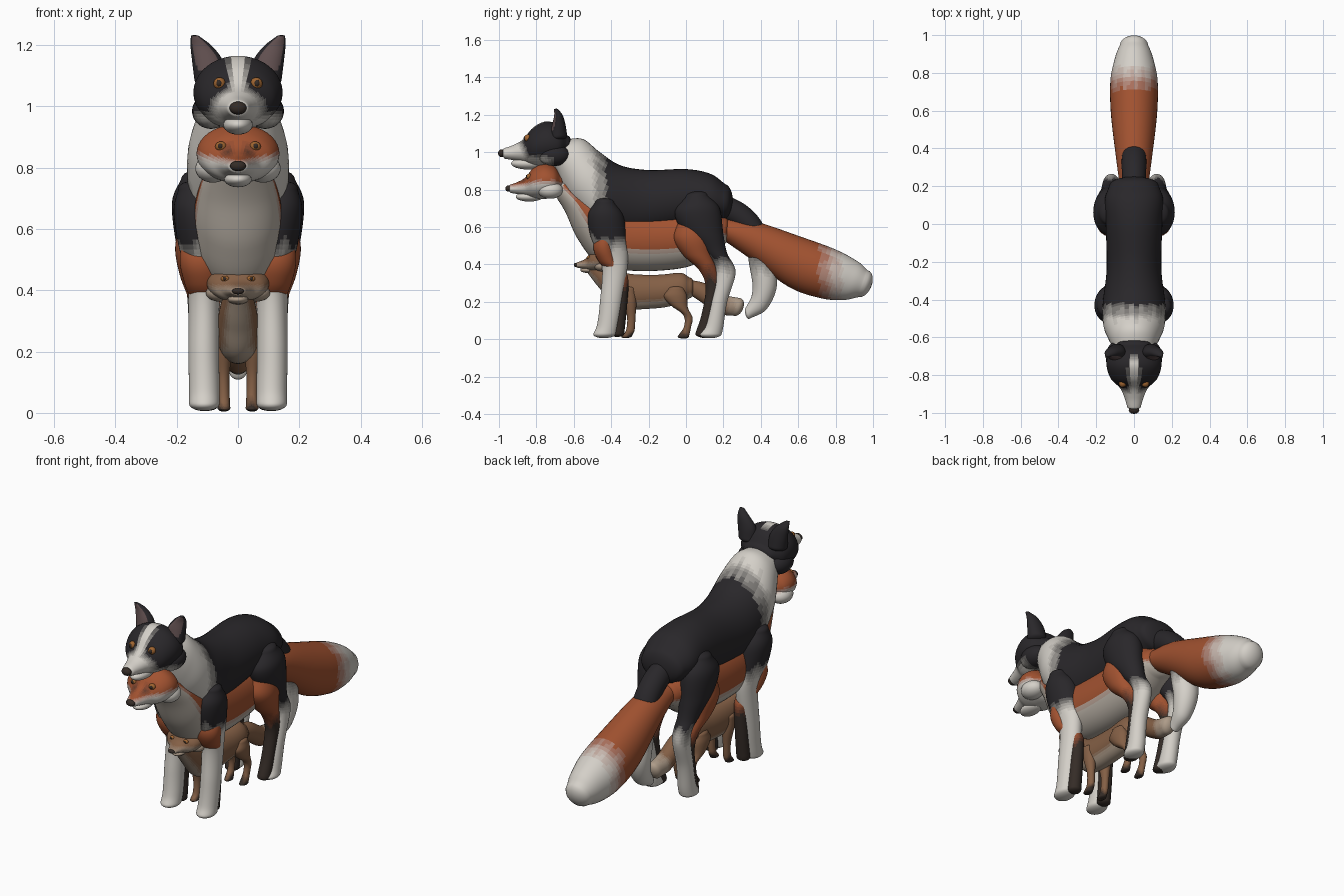
import bpy, bmesh, math
from mathutils import Vector, Matrix

BLACK, WHITE = (.022, .02, .023), (.66, .63, .58)
ORANGE, CREAM = (.36, .085, .03), (.50, .45, .39)
BROWN, TAN = (.23, .115, .06), (.42, .33, .25)
PINK, AMBER, DARK = (.12, .08, .08), (.35, .13, .03), (.035, .025, .02)
mats = {}


def material(c):
    key = tuple(round(v, 3) for v in c)
    if key not in mats:
        m = bpy.data.materials.new("coat_%d" % len(mats))
        m.diffuse_color = (*key, 1)
        mats[key] = m
    return mats[key]


def step(v, lo, hi):
    return min(1, max(0, (v - lo) / (hi - lo)))


def mix(a, b, t):
    t = round(t * 7) / 7
    return tuple(p + (q - p) * t for p, q in zip(a, b))


def finish(name, bm, color, xf, rough):
    """Colour each face by its position, then make the smooth object."""
    me = bpy.data.meshes.new(name)
    bmesh.ops.recalc_face_normals(bm, faces=bm.faces)
    slots = {}
    for f in bm.faces:
        c = f.calc_center_median()
        col = color(c, f.normal) if callable(color) else color
        m = material(col)
        if m not in slots:
            slots[m] = len(slots)
            me.materials.append(m)
        f.material_index = slots[m]
        f.smooth = True
    if xf:
        bmesh.ops.transform(bm, matrix=xf, verts=bm.verts)
    for v in bm.verts:
        v.co.z = max(v.co.z, 0)
    bm.to_mesh(me)
    bm.free()
    ob = bpy.data.objects.new(name, me)
    bpy.context.collection.objects.link(ob)
    return ob


def loft(name, secs, color, side=1, xf=None, cap=.5, sub=8, n=40):
    """Elliptic sections: (ya, za, yb, zb, half width, x centre)."""
    S = [Vector(tuple(s) + (0,) * (6 - len(s))) for s in secs]
    P = [S[0] * 2 - S[1]] + S + [S[-1] * 2 - S[-2]]
    rings = []
    for i in range(1, len(P) - 2):
        a, b, c, d = P[i - 1:i + 3]
        for k in range(sub):
            t = k / sub
            rings.append(.5 * (2 * b + (c - a) * t + (2 * a - 5 * b + 4 * c - d) * t * t
                               + (3 * b - a - 3 * c + d) * t ** 3))
    rings.append(S[-1])
    R = [(Vector((s[5] * side, (s[0] + s[2]) / 2, (s[1] + s[3]) / 2)),
          Vector((0, (s[0] - s[2]) / 2, (s[1] - s[3]) / 2)), s[4]) for s in rings]

    def ends(r, nb):
        d = (r[0] - nb[0]).normalized() * min(r[2], r[1].length) * cap
        return [(r[0] + d * math.sin(a), r[1] * math.cos(a), r[2] * math.cos(a))
                for a in (.3, .6, .9, 1.2, 1.45)]
    R = ends(R[0], R[1])[::-1] + R + ends(R[-1], R[-2])
    bm = bmesh.new()
    V = [[bm.verts.new(c + u * math.cos(2 * math.pi * j / n)
                       + Vector((w * math.sin(2 * math.pi * j / n), 0, 0)))
          for j in range(n)] for c, u, w in R]
    for p, q in zip(V, V[1:]):
        for j in range(n):
            bm.faces.new((p[j], p[(j + 1) % n], q[(j + 1) % n], q[j]))
    bm.faces.new(V[0])
    bm.faces.new(V[-1])
    return finish(name, bm, color, xf, 0)


def ball(name, loc, r, color, xf=None):
    bm = bmesh.new()
    bmesh.ops.create_uvsphere(bm, u_segments=28, v_segments=18, radius=1,
                              matrix=Matrix.Translation(loc) @ Matrix.Diagonal((*r, 1)))
    return finish(name, bm, color, xf, 0)


def pair(name, secs, color, xf=None, cap=.5):
    for side, tag in ((1, "left"), (-1, "right")):
        loft(tag + "_" + name, secs, color, side, xf, cap)


def head(pre, nose, scale, color, ears):
    """Shared head shape, scaled about the nose."""
    n0 = Vector((0, -.985, 1.0))
    xf = Matrix.Translation(nose) @ Matrix.Diagonal((*scale, 1)) @ Matrix.Translation(-n0)
    loft(pre + "_head", [(-.635, 1.09, -.64, .99, .09), (-.68, 1.145, -.68, .94, .135),
                         (-.75, 1.165, -.75, .925, .145), (-.82, 1.13, -.82, .93, .122),
                         (-.87, 1.07, -.865, .945, .075), (-.92, 1.04, -.91, .955, .052),
                         (-.97, 1.022, -.965, .965, .036)], color, xf=xf)
    ball(pre + "_jaw", (0, -.845, .94), (.048, .09, .032), lambda c, n: color(c, n), xf)
    ball(pre + "_nose", (0, -.985, .995), (.028, .02, .021), DARK, xf)
    for s in (1, -1):
        ball(pre + "_cheek", (s * .088, -.705, .985), (.062, .085, .058), color, xf)
        ball(pre + "_eye", (s * .06, -.845, 1.075), (.02, .02, .02), AMBER, xf)
        ball(pre + "_pupil", (s * .062, -.860, 1.076), (.009, .008, .011), DARK, xf)
    if ears:
        pair(pre + "_ear", [(-.73, 1.08, -.635, 1.09, .052, .09), (-.715, 1.15, -.645, 1.15, .05, .1),
                            (-.705, 1.195, -.66, 1.2, .035, .12), (-.705, 1.228, -.685, 1.23, .014, .14)],
             lambda c, n: PINK if n.y < -.75 and c.z > 1.12 else BLACK, xf)


def fade(a, b, axis, lo, hi):
    def f(c, n):
        wob = .012 * math.sin(c.x * 110) + .01 * math.sin(c.y * 90)
        return mix(a, b, step(c[axis] + wob, lo, hi))
    return f


# --- large dog ---
def dog_face(c, n):
    blaze = (1 - step(abs(c.x), .012, .035)) * step(-c.y, .68, .74)
    muzzle = step(-c.y - .5 * (c.z - 1), .84, .885)
    lower = (1 - step(c.z, .955, .985)) * step(-c.y, .70, .78)
    return mix(BLACK, WHITE, max(blaze, muzzle, lower))


head("dog", (0, -.985, 1.0), (1, 1, 1), dog_face, True)
loft("dog_body", [(-.64, 1.07, -.70, .92, .10), (-.55, 1.07, -.66, .80, .135), (-.46, 1.0, -.60, .70, .163),
                  (-.35, .93, -.48, .58, .165), (-.2, .905, -.28, .55, .145), (0, .91, 0, .6, .15),
                  (.13, .885, .12, .62, .155), (.21, .83, .2, .64, .13)],
     fade(WHITE, BLACK, 1, -.52, -.42))
pair("dog_front_leg", [(-.49, .73, -.38, .73, .055, .14), (-.525, .66, -.335, .66, .08, .13),
                       (-.51, .55, -.32, .55, .07, .125), (-.45, .40, -.31, .42, .052, .112),
                       (-.46, .2, -.34, .2, .05, .112), (-.475, .08, -.36, .08, .05, .11),
                       (-.495, .03, -.37, .03, .05, .11)], fade(WHITE, BLACK, 2, .47, .56))
pair("dog_hind_leg", [(-.005, .76, .12, .77, .055, .13), (-.06, .68, .18, .7, .085, .13),
                      (-.02, .58, .2, .56, .075, .13), (.08, .48, .22, .46, .055, .125),
                      (.155, .38, .265, .36, .045, .12), (.13, .2, .22, .2, .043, .115),
                      (.1, .08, .2, .07, .045, .11), (.07, .03, .19, .025, .047, .11)],
     fade(WHITE, BLACK, 2, .33, .44))
loft("dog_tail", [(.2, .78, .16, .66, .06), (.33, .71, .26, .6, .065), (.42, .6, .33, .52, .065),
                  (.47, .42, .335, .42, .07), (.485, .28, .355, .3, .065), (.43, .16, .35, .23, .05),
                  (.34, .11, .32, .17, .03)], fade(WHITE, BLACK, 2, .34, .48))


# --- medium fox ---
def fox_face(c, n):
    low = 1 - step(c.z - .25 * abs(c.x), .985, 1.02)
    patch = (1 - step(abs(abs(c.x) - .04), .01, .03)) * step(-c.y, .84, .88) * step(c.z, 1.02, 1.05)
    return mix(mix(ORANGE, DARK, .7 * patch), WHITE, low)


head("fox", (0, -.95, .81), (.93, .8, .8), fox_face, False)


def fox_coat(c, n):
    chest = step(-n.y, .22, .4) * step(-c.y, .36, .42)
    belly = step(-n.z, .2, .4)
    return mix(ORANGE, CREAM, max(chest, belly))


loft("fox_body", [(-.6, .86, -.7, .77, .09), (-.5, .8, -.645, .68, .125), (-.42, .76, -.575, .53, .145),
                  (-.36, .72, -.46, .4, .145), (-.2, .7, -.25, .365, .145), (0, .7, 0, .385, .14),
                  (.13, .7, .12, .45, .14), (.2, .66, .19, .5, .1)], fox_coat)
pair("fox_front_leg", [(-.46, .6, -.37, .6, .06, .115), (-.495, .5, -.38, .5, .072, .118),
                       (-.47, .42, -.36, .41, .06, .112), (-.40, .33, -.31, .33, .04, .1),
                       (-.39, .18, -.315, .18, .036, .1), (-.4, .03, -.33, .03, .036, .1)],
     fade(DARK, ORANGE, 2, .28, .36))
pair("fox_hind_leg", [(-.04, .63, .1, .63, .06, .125), (-.065, .54, .13, .54, .075, .13),
                      (-.015, .45, .14, .45, .065, .125), (.07, .37, .17, .36, .045, .115),
                      (.105, .28, .185, .27, .036, .11), (.085, .14, .15, .14, .034, .105),
                      (.05, .03, .14, .02, .036, .1)], fade(DARK, ORANGE, 2, .30, .40))
loft("fox_tail", [(.2, .65, .2, .53, .075), (.37, .63, .33, .44, .095), (.61, .55, .55, .28, .122),
                  (.8, .48, .72, .22, .125), (.92, .415, .84, .21, .1), (.97, .37, .92, .225, .075)],
     fade(ORANGE, WHITE, 1, .71, .84), cap=.65)

# --- small fox ---
head("small_fox", (0, -.59, .40), (.7, .5, .5),
     lambda c, n: mix(TAN, BROWN, step(c.z, .99, 1.04)), False)
loft("small_fox_body", [(-.45, .43, -.53, .36, .045), (-.38, .38, -.46, .27, .062), (-.3, .35, -.36, .17, .07),
                        (-.15, .345, -.17, .165, .07), (-.03, .355, -.03, .19, .07), (.02, .33, .02, .22, .05)],
     lambda c, n: mix(BROWN, TAN, max(step(-n.z, .35, .6), step(-n.y, .5, .7) * step(-c.y, .3, .35))))
pair("small_fox_front_leg", [(-.35, .27, -.27, .27, .03, .05), (-.335, .2, -.265, .2, .03, .05),
                             (-.315, .12, -.27, .12, .02, .048), (-.32, .05, -.275, .05, .019, .046),
                             (-.345, .015, -.29, .015, .021, .046)], fade(DARK, BROWN, 2, .02, .05))
pair("small_fox_hind_leg", [(-.1, .27, -.01, .27, .03, .055), (-.12, .23, .005, .23, .038, .055),
                            (-.08, .18, .01, .17, .032, .055), (-.015, .13, .035, .115, .02, .05),
                            (-.01, .07, .028, .07, .017, .048), (-.045, .015, .015, .012, .02, .046)],
     fade(DARK, BROWN, 2, .02, .05))
loft("small_fox_tail", [(0, .32, -.02, .26, .025), (.1, .3, .05, .22, .04), (.2, .24, .17, .14, .048),
                        (.29, .22, .26, .125, .04)], fade(BROWN, TAN, 1, .19, .25), cap=.8)
